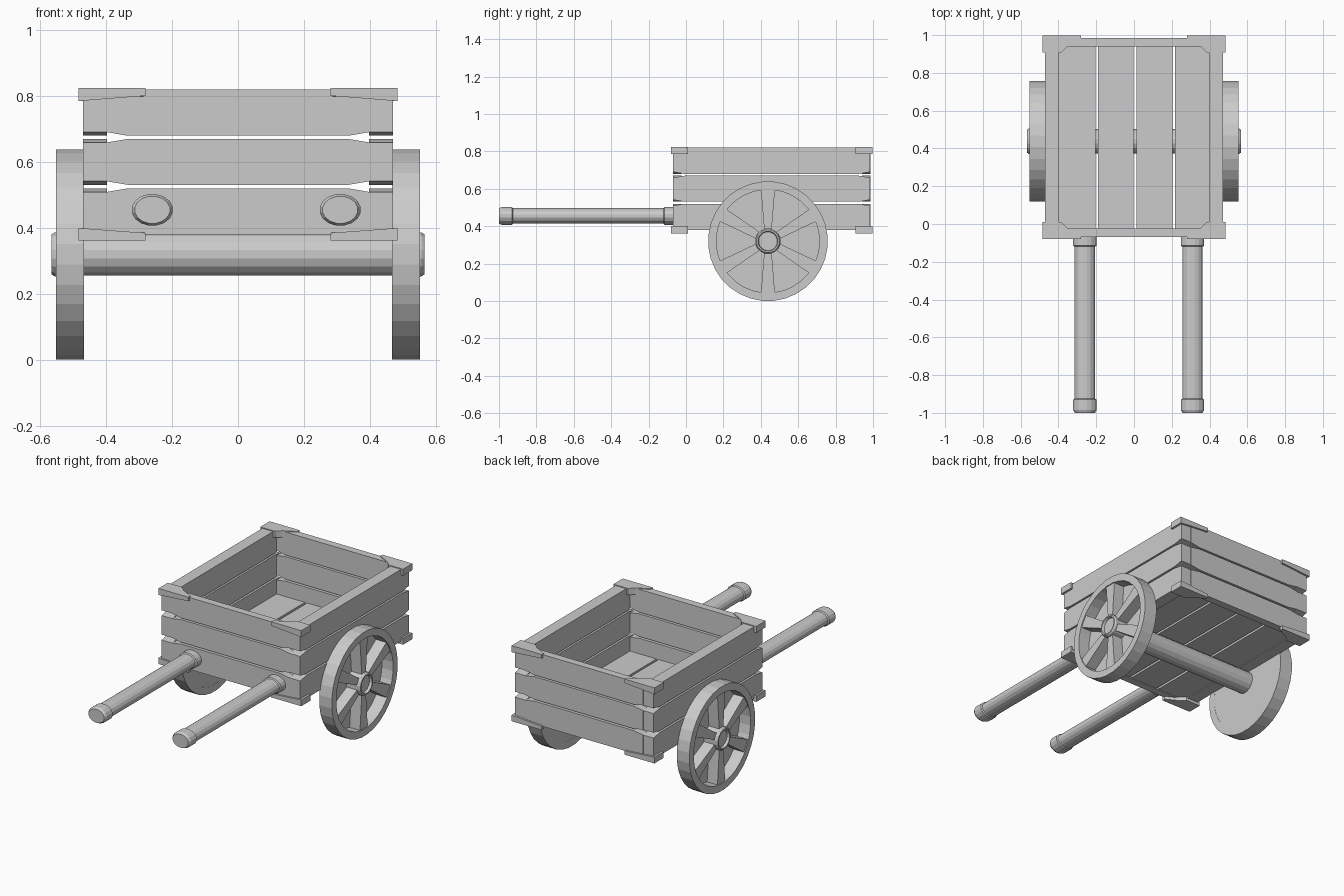
import bpy, bmesh
from math import pi, sin, cos
from mathutils import Vector, Matrix

if "Cube" in bpy.data.objects:
    bpy.data.objects.remove(bpy.data.objects["Cube"])


def make(name, bm):
    bmesh.ops.recalc_face_normals(bm, faces=bm.faces)
    me = bpy.data.meshes.new(name)
    bm.to_mesh(me)
    bm.free()
    ob = bpy.data.objects.new(name, me)
    bpy.context.collection.objects.link(ob)
    return ob


def prism(name, pts, depth):
    """Extrude a closed 3D outline along the depth vector."""
    bm = bmesh.new()
    f = bm.faces.new([bm.verts.new(p) for p in pts])
    ext = bmesh.ops.extrude_face_region(bm, geom=[f])["geom"]
    bmesh.ops.translate(bm, vec=depth, verts=[v for v in ext if isinstance(v, bmesh.types.BMVert)])
    return make(name, bm)


def lathe(name, profile, axis, centre, sides, scale=(1, 1), closed=False):
    """Sweep (position, radius) points around the x or y axis."""
    bm = bmesh.new()
    rings = []
    for p, r in profile:
        ring = []
        for i in range(sides):
            a = 2 * pi * (i + 0.5) / sides
            u, v = r * cos(a) * scale[0], r * sin(a) * scale[1]
            ring.append(bm.verts.new(Vector(centre) + Vector((p, u, v) if axis == 'x' else (u, p, v))))
        rings.append(ring)
    pairs = list(zip(rings, rings[1:]))
    if closed:
        pairs.append((rings[-1], rings[0]))
    else:
        bm.faces.new(rings[0])
        bm.faces.new(rings[-1])
    for a, b in pairs:
        for i in range(sides):
            j = (i + 1) % sides
            bm.faces.new((a[i], a[j], b[j], b[i]))
    return make(name, bm)


def plank_outline(a, b, z0, z1, taper, drop):
    """Plank face with narrowed ends, as (along, z) points."""
    return [(a, z0 + drop), (a + taper, z0), (b - taper, z0), (b, z0 + drop),
            (b, z1 - drop), (b - taper, z1), (a + taper, z1), (a, z1 - drop)]


# Box walls: three rows of planks on each side
for row, (z0, z1) in enumerate([(0.38, 0.52), (0.531, 0.67), (0.68, 0.82)]):
    ends = plank_outline(-0.4, 0.4, z0, z1, 0.065, 0.011)
    for label, y in (("front", -0.07), ("back", 0.94)):
        prism(f"{label}_plank_{row}", [(u, y, z) for u, z in ends], (0, 0.046, 0))
    sides = plank_outline(-0.069, 0.985, z0, z1, 0.06, 0.011)
    for label, x in (("left", -0.47), ("right", 0.397)):
        prism(f"{label}_plank_{row}", [(x, u, z) for u, z in sides], (0.073, 0, 0))

# Floor boards
for i, (x0, x1) in enumerate([(-0.41, -0.205), (-0.19, -0.002), (0.012, 0.203), (0.217, 0.41)]):
    prism(f"floor_board_{i}", [(x0, -0.03, 0.385), (x1, -0.03, 0.385), (x1, 0.95, 0.385), (x0, 0.95, 0.385)],
          (0, 0, 0.04))

# Corner brackets, top and bottom of each corner
corner = [(0.484, 0), (0.28, 0), (0.28, 0.02), (0.355, 0.06), (0.385, 0.09), (0.484, 0.09)]
for sx in (-1, 1):
    for y, sy in ((-0.079, 1), (0.997, -1)):
        for label, outer, inner in (("top", 0.825, 0.785), ("bottom", 0.362, 0.40)):
            ob = prism(f"{label}_corner_bracket", [(sx * u, y + sy * v, outer) for u, v in corner],
                       (0, 0, inner - outer))
            # thinner towards the long tip
            for v in ob.data.vertices:
                if abs(v.co.z - inner) < 1e-4 and abs(v.co.x) < 0.3:
                    v.co.z += (outer - inner) * 0.4

# Handles with collar and grip end
for label, x in (("left", -0.26), ("right", 0.31)):
    lathe(f"{label}_handle", [(-1.0, 0.054), (-0.985, 0.063), (-0.93, 0.063), (-0.925, 0.055), (-0.12, 0.055),
                              (-0.115, 0.063), (-0.05, 0.063)], 'y', (x, 0, 0.455), 16, (1, 0.77))

# Axle
wc = Vector((0, 0.438, 0.32))
lathe("axle", [(-0.5, 0.066), (0.5, 0.066)], 'x', wc, 16)

# Wheels: rim, back disc, hub and six tapered spokes
for s, label in ((-1, "left"), (1, "right")):
    lathe(f"{label}_wheel_rim", [(s * 0.467, 0.32), (s * 0.552, 0.32), (s * 0.552, 0.276), (s * 0.467, 0.276)],
          'x', wc, 32, closed=True)
    lathe(f"{label}_wheel_disc", [(s * 0.468, 0.29), (s * 0.476, 0.29)], 'x', wc, 32)
    lathe(f"{label}_wheel_hub", [(s * 0.47, 0.068), (s * 0.557, 0.068), (s * 0.566, 0.062), (s * 0.566, 0.054),
                                 (s * 0.55, 0.05)], 'x', wc, 16)
    for k in range(6):
        rot = Matrix.Rotation(k * pi / 3, 3, 'X')
        prof = [(-0.019, 0.05), (0.019, 0.05), (0.038, 0.285), (-0.038, 0.285)]
        prism(f"{label}_spoke_{k}", [wc + rot @ Vector((s * 0.47, u, r)) for u, r in prof], (s * 0.076, 0, 0))
